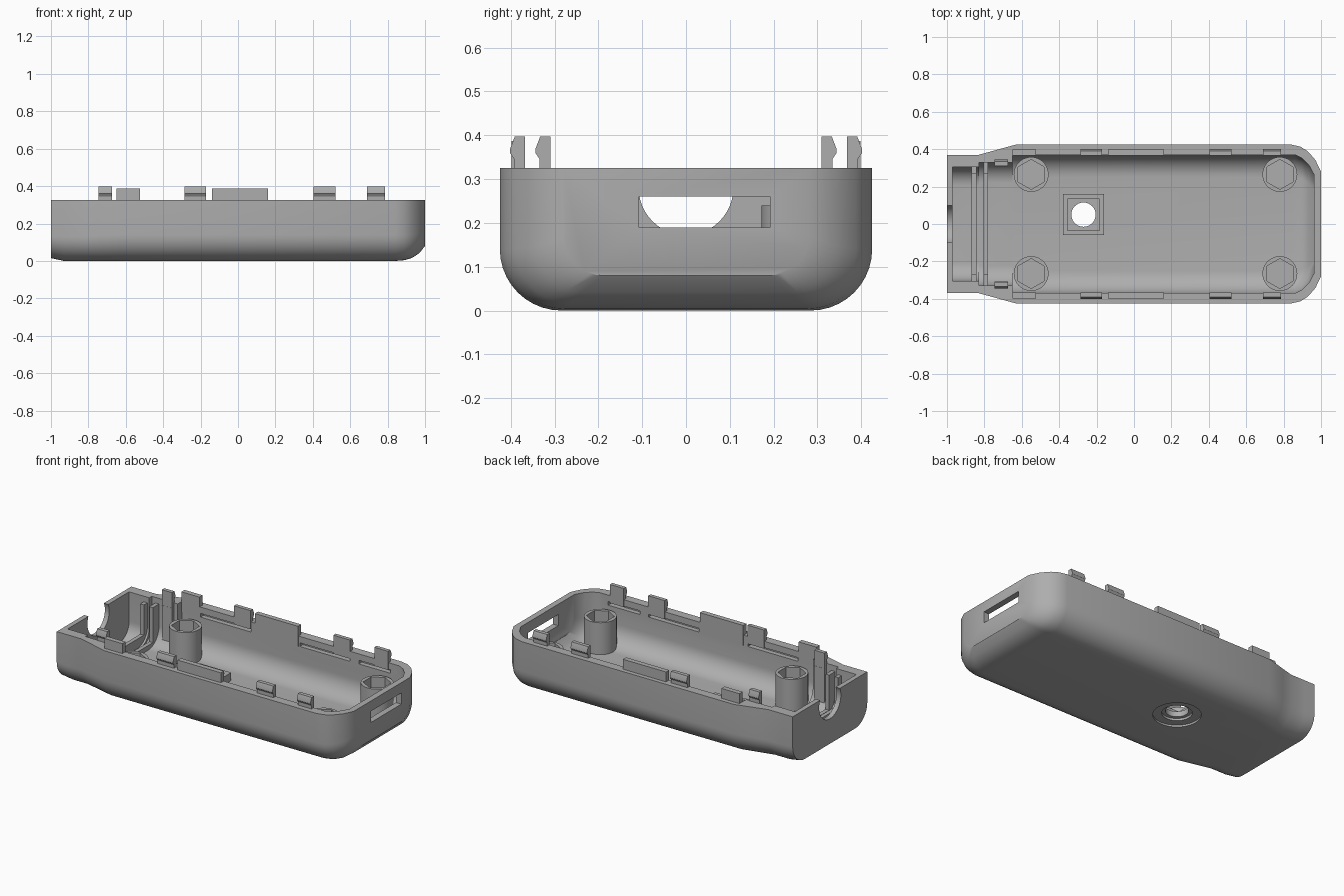
import bpy, bmesh, math

cube = bpy.data.objects.get("Cube")
if cube:
    bpy.data.objects.remove(cube, do_unlink=True)

grey = bpy.data.materials.new("plain grey plastic")
grey.use_nodes = True
COLOUR = (0.42, 0.42, 0.42, 1)
grey.diffuse_color = COLOUR
grey.node_tree.nodes["Principled BSDF"].inputs["Base Color"].default_value = COLOUR


def finish(bm, name):
    bmesh.ops.recalc_face_normals(bm, faces=bm.faces[:])
    mesh = bpy.data.meshes.new(name)
    bm.to_mesh(mesh)
    bm.free()
    mesh.materials.append(grey)
    obj = bpy.data.objects.new(name, mesh)
    bpy.context.collection.objects.link(obj)
    return obj


def loft(name, rings):
    bm = bmesh.new()
    loops = [[bm.verts.new(p) for p in ring] for ring in rings]
    for a, b in zip(loops, loops[1:]):
        for i in range(len(a)):
            j = (i + 1) % len(a)
            bm.faces.new((a[i], a[j], b[j], b[i]))
    bm.faces.new(loops[0])
    bm.faces.new(loops[-1])
    return finish(bm, name)


def box(name, x0, x1, y0, y1, z0, z1):
    ring = [(y0, z0), (y1, z0), (y1, z1), (y0, z1)]
    return loft(name, [[(x, y, z) for y, z in ring] for x in (x0, x1)])


def cylinder(name, x, y, z0, z1, r, sides=40, turn=0.0):
    steps = [turn + math.tau * i / sides for i in range(sides)]
    return loft(name, [[(x + r * math.cos(a), y + r * math.sin(a), z) for a in steps]
                       for z in (z0, z1)])


def tray_section(x, w, floor, r, top, steps=10):
    # U section: rounded lower corners, straight sides
    half = []
    for i in range(steps + 1):
        a = math.pi / 2 * i / steps
        half.append((w - r + r * math.sin(a), floor + r - r * math.cos(a)))
    half.append((w, top))
    ring = half + [(-y, z) for y, z in reversed(half)]
    return [(x, y, z) for y, z in ring]


def cut(obj, cutters):
    bpy.context.view_layer.objects.active = obj
    for c in cutters:
        mod = obj.modifiers.new("cut", "BOOLEAN")
        mod.operation = "DIFFERENCE"
        mod.solver = "EXACT"
        mod.object = c
        bpy.ops.object.modifier_apply(modifier=mod.name)
    for c in cutters:
        bpy.data.objects.remove(c, do_unlink=True)


RIM = 0.325
# Outer body: stations of (x, half width, floor height, corner radius)
outer = [(-1, .37, .015, .12), (-.93, .37, 0, .13), (-.83, .37, 0, .13),
         (-.75, .392, 0, .135), (-.63, .425, 0, .14), (.84, .425, 0, .14),
         (.89, .413, .004, .135), (.93, .388, .016, .125), (.97, .342, .042, .105),
         (1, .28, .08, .09)]
body = loft("case_body", [tray_section(*s, RIM) for s in outer])

# Inner cavity
inner = [(-.97, .305, .04, .1), (-.83, .305, .04, .1), (-.829, .33, .04, .11),
         (-.65, .33, .04, .11), (-.649, .37, .04, .12), (.86, .37, .04, .12),
         (.9, .35, .045, .11), (.935, .315, .065, .1), (.962, .265, .1, .08)]
cavity = loft("cavity_cutter", [tray_section(*s, .5) for s in inner])

# Cable notch in the tail wall and connector window in the nose
notch_steps = [math.tau * i / 48 for i in range(48)]
notch = loft("notch_cutter", [[(x, .108 * math.cos(a), .28 + .108 * math.sin(a))
                               for a in notch_steps] for x in (-1.1, -.94)])
window = box("window_cutter", .9, 1.1, -.107, .192, .19, .26)
cutters = [cavity, notch, window]

# Latch slots inside the long walls
for x0, x1 in ((-.52, -.17), (.17, .52), (.58, .8)):
    for y0 in (.34, -.4):
        cutters.append(box("slot_cutter", x0, x1, y0, y0 + .06, .262, .285))

# Stepped hole in the floor
HX, HY = -.27, .05
for r, top in ((.135, .012), (.085, .026), (.065, .2)):
    cutters.append(cylinder("hole_cutter", HX, HY, -.1, top, r))
cut(body, cutters)
parts = [body]

# Square boss with a square pocket around the floor hole
boss = box("floor_boss", HX - .11, HX + .11, HY - .11, HY + .11, .03, .09)
cut(boss, [box("pocket_cutter", HX - .085, HX + .085, HY - .085, HY + .085, .06, .2),
           cylinder("boss_hole_cutter", HX, HY, -.1, .2, .065)])
parts.append(boss)

# Screw posts with hexagonal pockets
for x in (-.55, .78):
    for y in (-.265, .265):
        post = cylinder("screw_post", x, y, .03, .24, .093)
        cut(post, [cylinder("hex_cutter", x, y, .17, .4, .08, 6, math.pi / 6)])
        parts.append(post)

# Snap clip profile with an outward hook, as (y, z)
hook = [(.367, .28), (.367, .397), (.391, .397), (.402, .368), (.402, .36),
        (.392, .345), (.392, .28)]


def clip(x0, x1, side, shift):
    return loft("snap_clip", [[(x, side * (y + shift), z) for y, z in hook]
                              for x in (x0, x1)])


for side in (-1, 1):
    for x0, x1, shift in ((-.745, -.675, -.058), (-.285, -.17, 0),
                          (.405, .52, 0), (.69, .785, 0)):
        parts.append(clip(x0, x1, side, shift))
    # Flat alignment tabs
    for x0, x1 in ((-.65, -.525), (-.14, .16)):
        ys = sorted((side * .367, side * .398))
        parts.append(box("alignment_tab", x0, x1, *ys, .26, .387))
    # Clip backing and upright board guides at the tail
    ys = sorted((side * .308, side * .335))
    parts.append(box("clip_backing", -.745, -.675, *ys, .06, .3))
    ys = sorted((side * .27, side * .335))
    for x0 in (-.868, -.805):
        parts.append(box("board_guide", x0, x0 + .025, *ys, .05, .29))

# Low cross rib between the guides
parts.append(box("cross_rib", -.868, -.843, -.28, .28, .03, .1))
parts.append(box("cross_rib", -.805, -.78, -.28, .28, .03, .07))

# Smooth the curves, keep the edges crisp
bpy.ops.object.select_all(action="DESELECT")
for p in parts:
    p.select_set(True)
bpy.context.view_layer.objects.active = body
bpy.ops.object.shade_smooth_by_angle(angle=math.radians(30))
